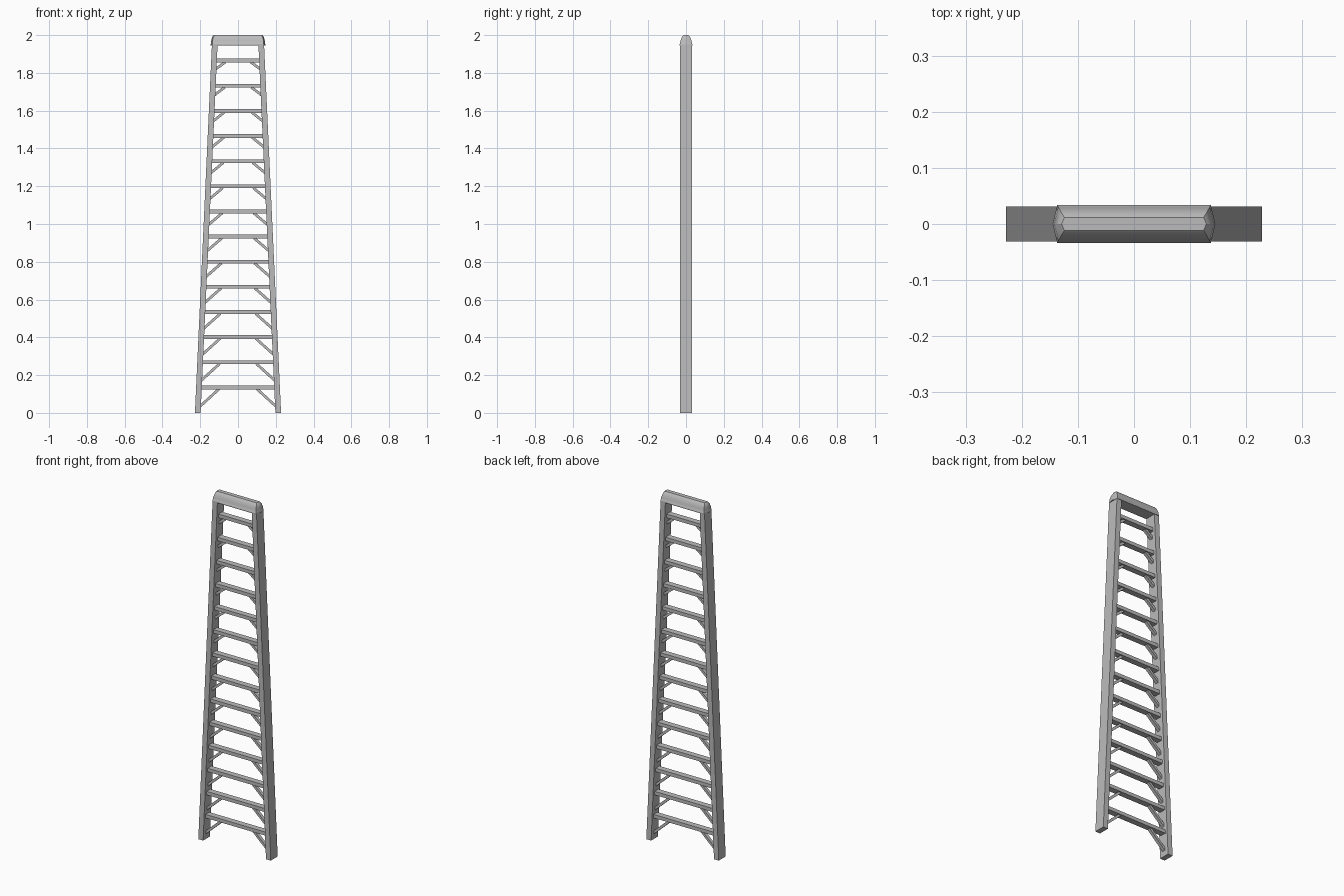
import bpy
import bmesh
import math
from mathutils import Vector, Matrix

cube = bpy.data.objects.get("Cube")
if cube:
    bpy.data.objects.remove(cube, do_unlink=True)

# Single metal colour
metal = bpy.data.materials.new("brushed_grey")
metal.use_nodes = True
grey = (0.5, 0.5, 0.5, 1)
metal.diffuse_color = grey
metal.node_tree.nodes["Principled BSDF"].inputs["Base Color"].default_value = grey

CAP_Z = 1.955
STEPS = 14


def finish(name, bm):
    bmesh.ops.recalc_face_normals(bm, faces=bm.faces)
    mesh = bpy.data.meshes.new(name)
    bm.to_mesh(mesh)
    bm.free()
    mesh.materials.append(metal)
    obj = bpy.data.objects.new(name, mesh)
    bpy.context.collection.objects.link(obj)
    return obj


def loft(name, rings):
    """Join equal-sized rings of points and close both ends."""
    bm = bmesh.new()
    loops = [[bm.verts.new(p) for p in ring] for ring in rings]
    n = len(loops[0])
    for a, b in zip(loops, loops[1:]):
        for i in range(n):
            j = (i + 1) % n
            bm.faces.new((a[i], a[j], b[j], b[i]))
    bm.faces.new(loops[0])
    bm.faces.new(loops[-1])
    return finish(name, bm)


def bar(name, start, end, depth, thick):
    """Straight box bar between two points of the x-z plane."""
    start, end = Vector(start), Vector(end)
    d = end - start
    angle = math.atan2(d.z, d.x)
    bm = bmesh.new()
    bmesh.ops.create_cube(bm, size=1, matrix=Matrix.Translation((start + end) / 2)
                          @ Matrix.Rotation(-angle, 4, "Y")
                          @ Matrix.Diagonal((d.length, depth, thick, 1)))
    return finish(name, bm)


def inner_x(z):
    """Inner face of the leaning side rails."""
    return 0.198 - 0.09 * z / 1.95


# Side rails
for side, s in (("left", 1), ("right", -1)):
    rings = []
    for z in (0, CAP_Z):
        a = inner_x(z)
        b = a + 0.03
        rings.append([(s * x, y, z) for x, y in
                      ((a, -0.031), (b, -0.031), (b, 0.031), (a, 0.031))])
    loft(side + "_rail", rings)

# Rungs with a diagonal brace under each end
for i in range(STEPS):
    t = i / (STEPS - 1)
    z = 0.135 + 1.73 * t
    w = inner_x(z) + 0.006
    bar(f"rung_{i + 1}", (-w, 0, z), (w, 0, z), 0.034, 0.02)
    top_x = 0.1 - 0.032 * t
    low_z = z - 0.1 + 0.055 * t
    for side, s in (("left", 1), ("right", -1)):
        bar(f"{side}_brace_{i + 1}", (s * top_x, 0, z - 0.008),
            (s * (inner_x(low_z) + 0.004), 0, low_z), 0.018, 0.014)

# Rounded top cap with pointed ends: height, corner x, tip x, half depth
profile = [(1.946, 0.137, 0.145, 0.034), (1.952, 0.137, 0.145, 0.034),
           (1.955, 0.136, 0.144, 0.032), (1.97, 0.135, 0.142, 0.0295),
           (1.983, 0.132, 0.139, 0.025), (1.993, 0.129, 0.135, 0.019),
           (2.0, 0.124, 0.129, 0.012)]
cap = loft("top_cap", [[(-x, -y, z), (x, -y, z), (tip, 0, z),
                        (x, y, z), (-x, y, z), (-tip, 0, z)]
                       for z, x, tip, y in profile])
bpy.ops.object.select_all(action="DESELECT")
cap.select_set(True)
bpy.context.view_layer.objects.active = cap
bpy.ops.object.shade_smooth_by_angle(angle=math.radians(28))
